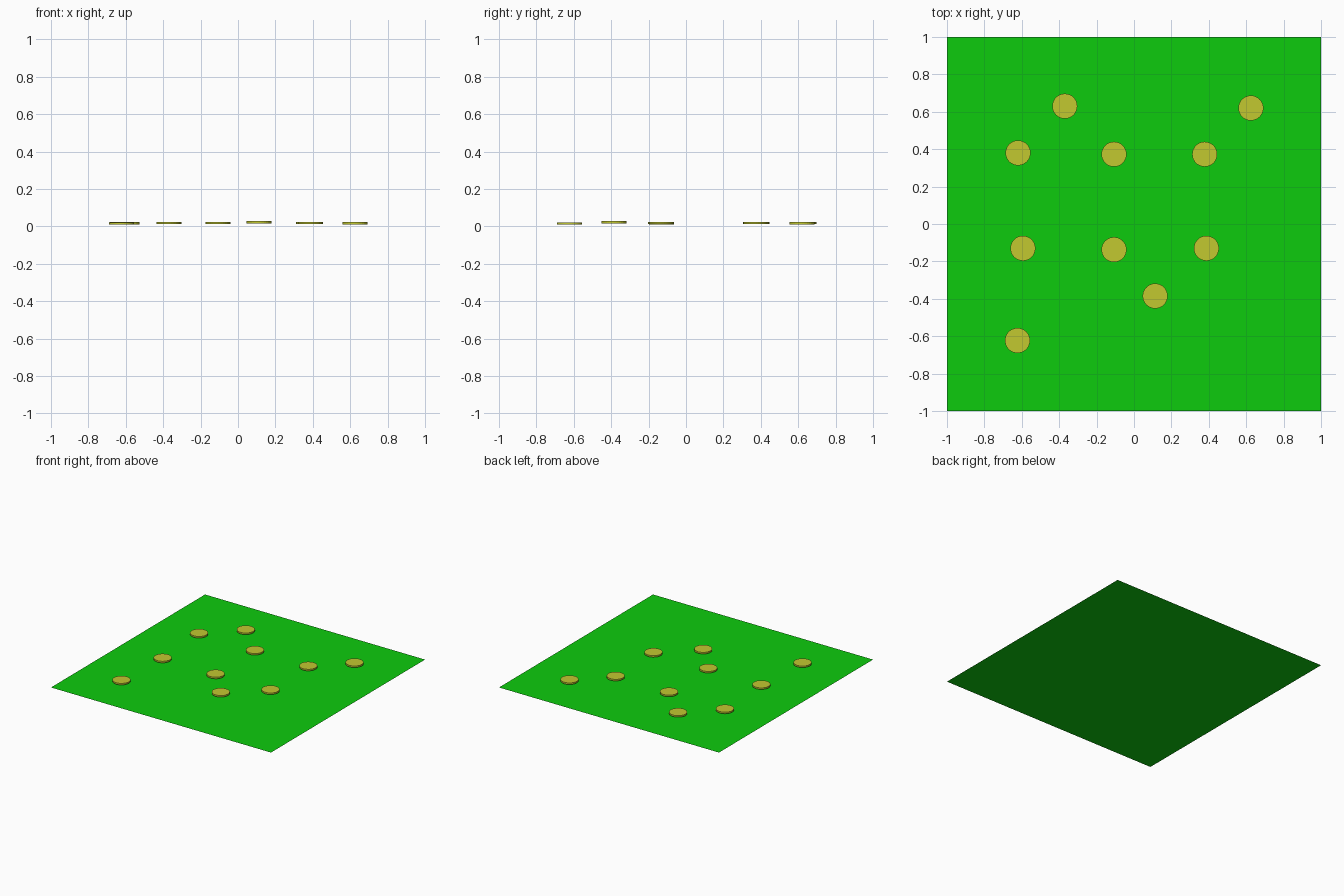
import bpy
import bmesh
from mathutils import Matrix

if "Cube" in bpy.data.objects:
    bpy.data.objects.remove(bpy.data.objects["Cube"])


def material(name, rgb):
    m = bpy.data.materials.new(name)
    m.diffuse_color = (*rgb, 1.0)
    m.use_nodes = True
    m.node_tree.nodes["Principled BSDF"].inputs["Base Color"].default_value = m.diffuse_color
    return m


def add_object(name, bm, mat):
    mesh = bpy.data.meshes.new(name)
    bm.to_mesh(mesh)
    bm.free()
    mesh.materials.append(mat)
    obj = bpy.data.objects.new(name, mesh)
    bpy.context.collection.objects.link(obj)
    return obj


green = material("grass green", (0.004, 0.60, 0.004))
gold = material("coin gold", (0.54, 0.58, 0.03))

# Flat square field
bm = bmesh.new()
bmesh.ops.create_grid(bm, x_segments=1, y_segments=1, size=1.0)
add_object("field", bm, green)

# Coins hovering just above the field: x, y, centre height
RADIUS, THICK = 0.067, 0.013
coins = [
    (-0.37, 0.63, 0.018), (0.625, 0.62, 0.017),
    (-0.62, 0.38, 0.018), (-0.107, 0.373, 0.018), (0.378, 0.373, 0.018),
    (-0.594, -0.13, 0.016), (-0.107, -0.137, 0.018), (0.387, -0.13, 0.018),
    (0.113, -0.385, 0.021), (-0.623, -0.623, 0.015),
]
for i, (x, y, z) in enumerate(coins, 1):
    bm = bmesh.new()
    bmesh.ops.create_cone(bm, cap_ends=True, segments=32, radius1=RADIUS,
                          radius2=RADIUS, depth=THICK,
                          matrix=Matrix.Translation((x, y, z)))
    add_object(f"coin_{i}", bm, gold)
